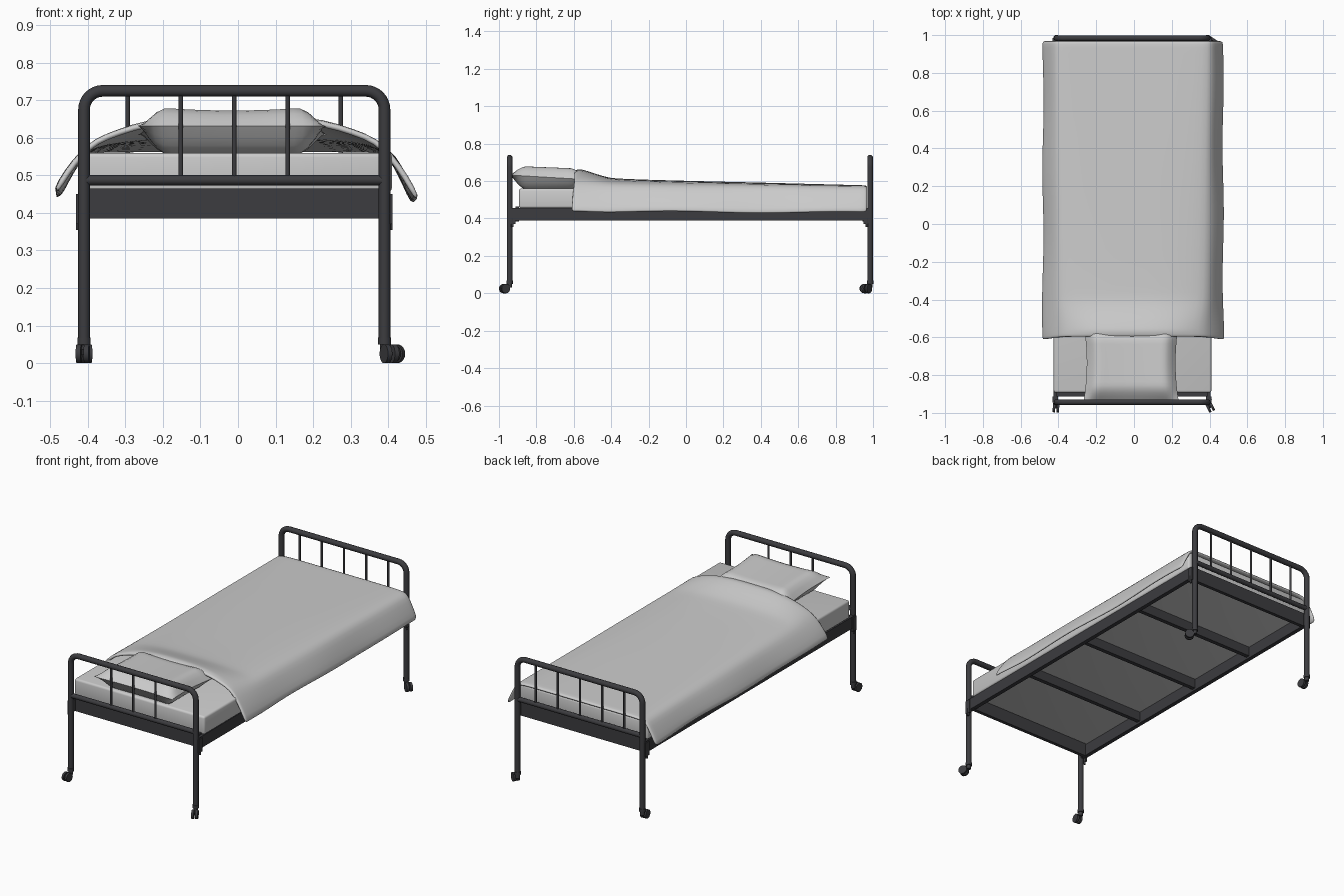
import bpy, bmesh, math
from mathutils import Vector

if "Cube" in bpy.data.objects:
    bpy.data.objects.remove(bpy.data.objects["Cube"])

CX = -0.01            # centre of the frame
HX = 0.40             # half distance between legs
HEAD_Y, FOOT_Y = -0.943, 0.984

dark = bpy.data.materials.new("dark_metal")
dark.diffuse_color = (0.045, 0.045, 0.05, 1)
dark.use_nodes = True
dark.node_tree.nodes["Principled BSDF"].inputs["Base Color"].default_value = dark.diffuse_color


def finish(ob, mat=None, angle=40):
    if mat:
        ob.data.materials.append(mat)
    bpy.ops.object.select_all(action='DESELECT')
    bpy.context.view_layer.objects.active = ob
    ob.select_set(True)
    bpy.ops.object.shade_smooth_by_angle(angle=math.radians(angle))
    return ob


def mesh_object(name, bm):
    bmesh.ops.recalc_face_normals(bm, faces=bm.faces)
    me = bpy.data.meshes.new(name)
    bm.to_mesh(me)
    bm.free()
    ob = bpy.data.objects.new(name, me)
    bpy.context.collection.objects.link(ob)
    return ob


def box(name, lo, hi, mat=dark, bevel=0.0):
    lo, hi = Vector(lo), Vector(hi)
    bm = bmesh.new()
    bmesh.ops.create_cube(bm, size=1)
    for v in bm.verts:
        v.co = (lo + hi) / 2 + v.co * (hi - lo)
    if bevel:
        bmesh.ops.bevel(bm, geom=bm.edges[:], offset=bevel, segments=3, affect='EDGES', profile=0.5)
    return finish(mesh_object(name, bm), mat)


def rod(name, a, b, r, sides=16):
    a, b = Vector(a), Vector(b)
    bpy.ops.mesh.primitive_cylinder_add(vertices=sides, radius=r, depth=(b - a).length, location=(a + b) / 2)
    ob = bpy.context.object
    ob.name = name
    ob.rotation_euler = (b - a).to_track_quat('Z', 'Y').to_euler()
    return finish(ob, dark)


def tube(name, pts, r):
    cu = bpy.data.curves.new(name, 'CURVE')
    cu.dimensions = '3D'
    cu.bevel_depth, cu.bevel_resolution, cu.use_fill_caps = r, 3, True
    sp = cu.splines.new('POLY')
    sp.points.add(len(pts) - 1)
    for p, c in zip(sp.points, pts):
        p.co = (*c, 1)
    ob = bpy.data.objects.new(name, cu)
    bpy.context.collection.objects.link(ob)
    bpy.ops.object.select_all(action='DESELECT')
    bpy.context.view_layer.objects.active = ob
    ob.select_set(True)
    bpy.ops.object.convert(target='MESH')
    return finish(bpy.context.object, dark)


# Bed ends: bent tube, lower rail and spindles
def bed_end(name, y, bars):
    R, top = 0.05, 0.725
    half = [(HX, 0.055)] + [(HX - R + R * math.cos(t), top - R + R * math.sin(t))
                            for t in [i * math.pi / 16 for i in range(9)]]
    pts = [(CX + x, y, z) for x, z in half] + [(CX - x, y, z) for x, z in reversed(half)]
    tube(name + "_frame", pts, 0.0155)
    rod(name + "_rail", (CX - HX, y, 0.487), (CX + HX, y, 0.487), 0.0135)
    for k in bars:
        x = CX + 0.142 * k
        rod(name + "_spindle", (x, y, 0.487), (x, y, 0.725), 0.006, 12)


bed_end("headboard", HEAD_Y, (-1, 0, 1))
bed_end("footboard", FOOT_Y, (-2, -1, 0, 1, 2))


# Casters: collar, fork and twin wheels
def caster(x, y, direction):
    d = Vector((*direction, 0)).normalized()
    side = Vector((-d.y, d.x, 0))
    base = Vector((x, y, 0))
    hub = base + d * 0.03 + Vector((0, 0, 0.025))
    rod("caster_collar", base + Vector((0, 0, 0.05)), base + Vector((0, 0, 0.068)), 0.0175)
    rod("caster_stem", base + Vector((0, 0, 0.03)), base + Vector((0, 0, 0.06)), 0.012)
    rod("caster_fork", base + Vector((0, 0, 0.045)), hub + Vector((0, 0, 0.004)), 0.009, 12)
    for s in (-1, 1):
        rod("caster_wheel", hub + side * s * 0.004, hub + side * s * 0.017, 0.025, 20)


caster(CX - HX, HEAD_Y, (-0.1, -1))
caster(CX + HX, HEAD_Y, (0.5, -1))
caster(CX - HX, FOOT_Y, (0.1, -1))
caster(CX + HX, FOOT_Y, (0.9, -0.6))

# Base frame: side rails, end beams, brackets and cross slats
for s in (-1, 1):
    x0, x1 = sorted((CX + s * 0.392, CX + s * 0.416))
    box("side_rail", (x0, -0.945, 0.388), (x1, 0.982, 0.455))
    x0, x1 = sorted((CX + s * 0.41, CX + s * 0.421))
    for y0, y1 in ((-0.945, -0.912), (0.95, 0.984)):
        box("rail_bracket", (x0, y0, 0.37), (x1, y1, 0.45))
        rod("bracket_hook", (CX + s * 0.416, (y0 + y1) / 2, 0.355), (CX + s * 0.416, (y0 + y1) / 2, 0.40), 0.006, 12)
for y0, y1 in ((-0.912, -0.892), (0.945, 0.965)):
    box("end_beam", (CX - HX, y0, 0.385), (CX + HX, y1, 0.465))
for y in (-0.44, 0.03, 0.49):
    box("cross_slat", (CX - HX, y - 0.012, 0.40), (CX + HX, y + 0.012, 0.455))

# Mattress
box("mattress", (-0.425, -0.893, 0.455), (0.41, 0.955, 0.56), None, 0.012)


# Pillow: pinched cushion with a seam around its edge
def pillow():
    N, M = 24, 20
    bm = bmesh.new()
    rows = {}
    for side in (1, -1):
        for i in range(N + 1):
            for j in range(M + 1):
                u, v = 2 * i / N - 1, 2 * j / M - 1
                x = -0.015 + u * (0.252 - 0.017 * (1 - v * v))
                y = -0.735 + v * (0.205 - 0.008 * (1 - u * u))
                seam = 0.632 - 0.012 * (v + 1)
                fx, fy = min(1, (1 - abs(u)) / 0.30), min(1, (1 - abs(v)) / 0.42)
                f = math.sin(fx * math.pi / 2) * math.sin(fy * math.pi / 2)
                top = 0.668 + 0.012 * u * u - 0.008 * v
                z = seam + f * ((top if side > 0 else 0.556) - seam)
                edge = i in (0, N) or j in (0, M)
                if edge and side < 0:
                    rows[side, i, j] = rows[1, i, j]
                else:
                    rows[side, i, j] = bm.verts.new((x, y, z))
        for i in range(N):
            for j in range(M):
                bm.faces.new([rows[side, a, b] for a, b in
                              ((i, j), (i + 1, j), (i + 1, j + 1), (i, j + 1))])
    return finish(mesh_object("pillow", bm))


pillow()


# Blanket: cross-section blended from the raised head end to the flat foot end
HEAD = [(0, .664), (.12, .664), (.235, .65), (.31, .625), (.375, .60), (.415, .562), (.455, .51), (.487, .452)]
FOOT = [(0, .577), (.15, .577), (.28, .577), (.375, .576), (.413, .568), (.435, .535), (.462, .485), (.482, .44)]
LIFT = [(-.6, .92), (-.565, 1), (-.52, .86), (-.46, .62), (-.4, .44), (-.25, .36), (0, .28), (.4, .17), (.97, 0)]


def lift(y):
    for (a, p), (b, q) in zip(LIFT, LIFT[1:]):
        if y <= b:
            return p + (q - p) * (y - a) / (b - a)
    return 0


def blanket():
    ys = [-.598, -.582, -.565, -.54, -.51, -.48, -.44, -.4] + [-.33 + .1 * k for k in range(13)] + [.94, .97]
    n = len(HEAD)
    bm = bmesh.new()
    grid = []
    for y in ys:
        w = lift(y)
        row = []
        for k in range(-(n - 1), n):
            s, i = (1 if k >= 0 else -1), abs(k)
            x = HEAD[i][0] * w + FOOT[i][0] * (1 - w)
            z = HEAD[i][1] * w + FOOT[i][1] * (1 - w)
            hang = max(0, (i - 4) / 3)
            x += hang * 0.004 * math.sin(9 * y + s)
            z += hang * (0.005 * math.sin(7 * y + 2 * s) - 0.008 * s)
            front = max(0, (-0.4 - y) / 0.2)
            row.append(bm.verts.new((-0.005 + s * x, y - front * 0.016 * hang, z)))
        grid.append(row)
    for a, b in zip(grid, grid[1:]):
        for i in range(len(a) - 1):
            bm.faces.new((a[i], a[i + 1], b[i + 1], b[i]))
    ob = mesh_object("blanket", bm)
    if ob.data.polygons[len(ob.data.polygons) // 2].normal.z < 0:
        ob.data.flip_normals()
    m = ob.modifiers.new("thickness", 'SOLIDIFY')
    m.thickness, m.offset = 0.016, -1
    m = ob.modifiers.new("soften", 'SUBSURF')
    m.levels = m.render_levels = 1
    return finish(ob, None, 60)


blanket()
